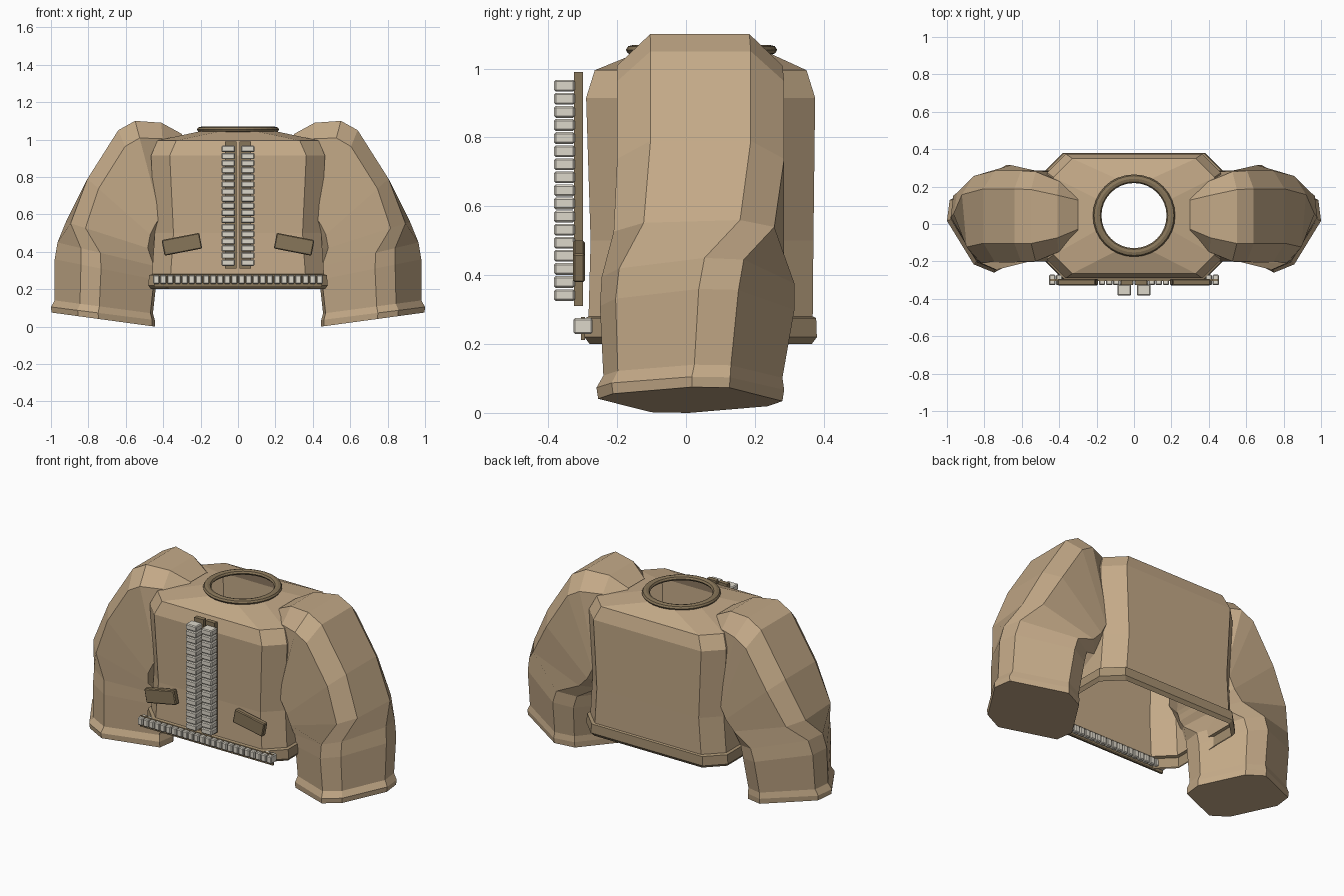
import bpy, bmesh, math
from mathutils import Matrix, Vector

cube = bpy.data.objects.get("Cube")
if cube:
    bpy.data.objects.remove(cube)


def material(name, r, g, b):
    m = bpy.data.materials.new(name)
    m.use_nodes = True
    m.diffuse_color = (r, g, b, 1)
    m.node_tree.nodes["Principled BSDF"].inputs["Base Color"].default_value = (r, g, b, 1)
    return m


TAN = material("tan cloth", 0.55, 0.40, 0.245)
BAND = material("dark tan band", 0.38, 0.28, 0.165)
TRIM = material("brown trim", 0.245, 0.18, 0.1)
METAL = material("pale metal", 0.72, 0.68, 0.59)


def finish(name, bm, *mats, mirror=False, bevel=0):
    mesh = bpy.data.meshes.new(name)
    bm.to_mesh(mesh)
    bm.free()
    ob = bpy.data.objects.new(name, mesh)
    bpy.context.collection.objects.link(ob)
    for m in mats:
        mesh.materials.append(m)
    if bevel:
        mod = ob.modifiers.new("bevel", 'BEVEL')
        mod.width, mod.segments = bevel, 1
    if mirror:
        ob.modifiers.new("mirror", 'MIRROR')
    return ob


def loft(bm, rings):
    """Skin rings of equal point count; returns the vertex rings."""
    rows = [[bm.verts.new(p) for p in ring] for ring in rings]
    for a, b in zip(rows, rows[1:]):
        for i in range(len(a)):
            j = (i + 1) % len(a)
            bm.faces.new((a[i], a[j], b[j], b[i]))
    return rows


def boxes(name, items, mat, mirror=False, bevel=0):
    """items: (centre, size, tilt about y in degrees)"""
    bm = bmesh.new()
    for centre, size, tilt in items:
        mtx = (Matrix.Translation(centre) @ Matrix.Rotation(math.radians(tilt), 4, 'Y')
               @ Matrix.Diagonal((*size, 1)))
        bmesh.ops.create_cube(bm, size=1, matrix=mtx)
    return finish(name, bm, mat, mirror=mirror, bevel=bevel)


# Torso: chamfered rectangles from hem to collar, open at both ends
def torso_ring(z, hx, y0, y1, c=0.1):
    return [(hx, y1 - c, z), (hx - c, y1, z), (c - hx, y1, z), (-hx, y1 - c, z),
            (-hx, y0 + c, z), (c - hx, y0, z), (hx - c, y0, z), (hx, y0 + c, z)]


torso_rows = [
    (0.20, 0.465, -0.28, 0.365), (0.22, 0.48, -0.295, 0.38), (0.275, 0.475, -0.293, 0.378),
    (0.28, 0.46, -0.283, 0.368), (0.50, 0.445, -0.277, 0.37), (0.915, 0.465, -0.29, 0.375),
    (0.995, 0.43, -0.265, 0.35),
]
rings = [torso_ring(*row) for row in torso_rows]
rings.append([(0.2 * math.cos(a), 0.05 + 0.2 * math.sin(a), 1.048)
              for a in (math.radians(22.5 + 45 * k) for k in range(8))])
bm = bmesh.new()
loft(bm, rings)
bmesh.ops.recalc_face_normals(bm, faces=bm.faces)
for f in bm.faces:
    f.material_index = 1 if f.calc_center_median().z < 0.279 else 0
finish("torso", bm, TAN, BAND)

# Collar ring, slightly flattened
bpy.ops.mesh.primitive_torus_add(location=(0, 0.045, 1.054), major_radius=0.197,
                                 minor_radius=0.023, major_segments=32, minor_segments=8)
collar = bpy.context.object
collar.name = "collar"
collar.scale.z = 0.65
collar.data.materials.append(TRIM)

# Sleeves: twisting octagons between an outer and an inner edge
OCT = [(1, -0.6), (1, 0.6), (0.7, 1), (-0.7, 1), (-1, 0.6), (-1, -0.6), (-0.7, -1), (0.7, -1)]


def sleeve_ring(ox, oz, ix, iz, y0, y1, twist):
    rot = Matrix.Rotation(math.radians(-twist), 2)
    pts = [rot @ Vector(p) for p in OCT]
    mu, mv = max(p.x for p in pts), max(p.y for p in pts)
    out = []
    for p in pts:
        u, v = (1 + p.x / mu) / 2, (1 + p.y / mv) / 2
        out.append((ix + (ox - ix) * u, y0 + (y1 - y0) * v, iz + (oz - iz) * u))
    return out


sleeve_rows = [
    (0.30, 1.03, 0.32, 0.60, -0.08, 0.18, 0),
    (0.41, 1.09, 0.37, 0.52, -0.15, 0.23, 0),
    (0.55, 1.10, 0.39, 0.49, -0.20, 0.28, 0),
    (0.64, 1.05, 0.40, 0.47, -0.20, 0.285, 0),
    (0.805, 0.79, 0.41, 0.44, -0.20, 0.285, 0),
    (0.92, 0.56, 0.42, 0.40, -0.21, 0.285, 5),
    (0.965, 0.45, 0.43, 0.32, -0.245, 0.315, 27),
    (0.98, 0.36, 0.435, 0.25, -0.25, 0.315, 30),
    (0.98, 0.14, 0.455, 0.07, -0.24, 0.28, 30),
    (1.00, 0.105, 0.445, 0.035, -0.26, 0.285, 30),
    (0.997, 0.075, 0.445, 0.00, -0.255, 0.28, 30),
]
bm = bmesh.new()
rows = loft(bm, [sleeve_ring(*row) for row in sleeve_rows])
bm.faces.new(rows[-1])
bmesh.ops.recalc_face_normals(bm, faces=bm.faces)
finish("sleeves", bm, TAN, mirror=True)

# Front zipper: two tapes with a column of teeth on each
boxes("front_zipper_tape", [((0.038, -0.312, 0.65), (0.062, 0.026, 0.68), 0)], TRIM, mirror=True)
boxes("front_zipper_teeth",
      [((0.052, -0.353, 0.342 + 0.038 * i), (0.072, 0.06, 0.034), 0) for i in range(17)],
      METAL, mirror=True, bevel=0.005)

# Hem zipper
boxes("hem_zipper_tape", [((0, -0.299, 0.245), (0.9, 0.012, 0.066), 0)], TRIM)
boxes("hem_zipper_teeth",
      [((0.038 * (i - 11.5), -0.299, 0.252), (0.034, 0.056, 0.046), 0) for i in range(24)],
      METAL, bevel=0.005)

# Slanted pocket flaps
boxes("pocket_flaps", [((0.3, -0.311, 0.44), (0.205, 0.034, 0.085), 11)], TRIM,
      mirror=True, bevel=0.005)
